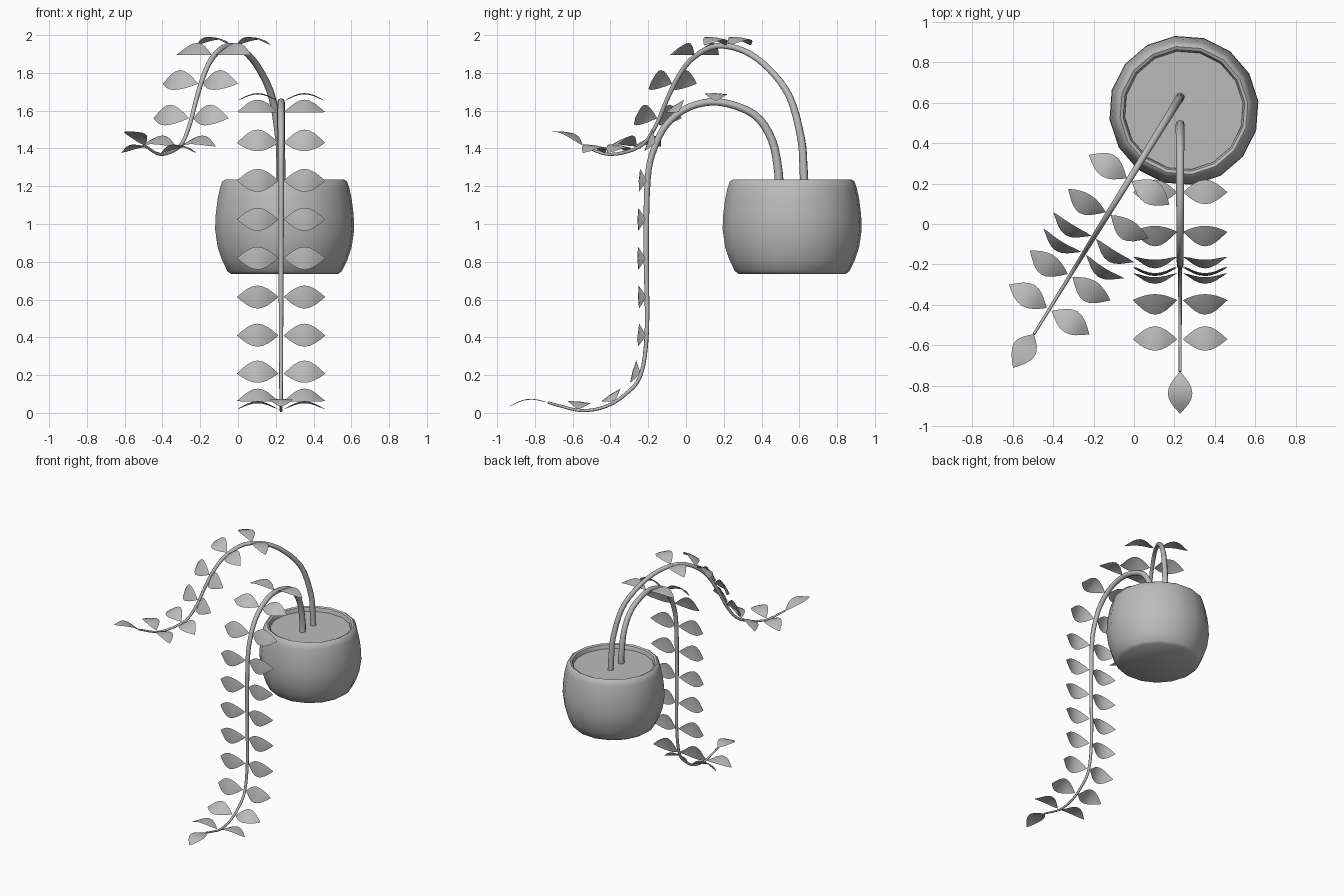
import bpy, bmesh, math
from mathutils import Vector, Matrix

cube = bpy.data.objects.get("Cube")
if cube:
    bpy.data.objects.remove(cube)

# One plain grey for everything
grey = bpy.data.materials.new("plain_grey")
grey.use_nodes = True
grey.diffuse_color = (0.5, 0.5, 0.5, 1)
grey.node_tree.nodes["Principled BSDF"].inputs["Base Color"].default_value = (0.5, 0.5, 0.5, 1)


def add_object(name, data):
    obj = bpy.data.objects.new(name, data)
    data.materials.append(grey)
    bpy.context.collection.objects.link(obj)
    return obj


def mesh_object(name, bm, angle):
    mesh = bpy.data.meshes.new(name)
    bm.to_mesh(mesh)
    bm.free()
    obj = add_object(name, mesh)
    bpy.ops.object.select_all(action='DESELECT')
    obj.select_set(True)
    bpy.context.view_layer.objects.active = obj
    bpy.ops.object.shade_smooth_by_angle(angle=math.radians(angle))
    return obj


def lathe(name, profile, centre, sides=16):
    """Spin a radius/height profile around the vertical axis."""
    bm = bmesh.new()
    verts = [bm.verts.new((r, 0, z)) for r, z in profile]
    edges = [bm.edges.new(pair) for pair in zip(verts, verts[1:])]
    bmesh.ops.spin(bm, geom=verts + edges, cent=(0, 0, 0), axis=(0, 0, 1),
                   angle=math.tau, steps=sides, use_merge=True)
    bmesh.ops.remove_doubles(bm, verts=bm.verts, dist=0.0005)
    bmesh.ops.recalc_face_normals(bm, faces=bm.faces)
    bmesh.ops.transform(bm, verts=bm.verts, matrix=Matrix.Rotation(math.radians(7), 4, 'Z'))
    obj = mesh_object(name, bm, 40)
    obj.location = centre
    return obj


def smooth_path(points, steps=4):
    """Catmull-Rom curve through the points."""
    pts = [points[0] * 2 - points[1]] + points + [points[-1] * 2 - points[-2]]
    path = []
    for a, b, c, d in zip(pts, pts[1:], pts[2:], pts[3:]):
        for i in range(steps):
            t = i / steps
            path.append(0.5 * (2 * b + (c - a) * t + (2 * a - 5 * b + 4 * c - d) * t ** 2
                               + (3 * b - a - 3 * c + d) * t ** 3))
    return path + [points[-1]]


def walk_back(path, distance):
    """Point and direction at a distance before the end of the path."""
    for a, b in zip(path[::-1][1:], path[::-1]):
        step = (b - a).length
        if distance <= step:
            return b.lerp(a, distance / step), (b - a).normalized()
        distance -= step
    return path[0], (path[1] - path[0]).normalized()


def add_leaf(bm, base, along, across, up, length=0.22, half=0.061, arch=0.042, steps=8):
    """Pointed leaf sheet, arched along its length."""
    rows = []
    for i in range(steps + 1):
        t = i / steps
        wave = math.sin(math.pi * t)
        mid = base + along * (t * length) + up * (arch * wave)
        if i in (0, steps):
            rows.append([bm.verts.new(mid)] * 3)
        else:
            rows.append([bm.verts.new(mid + across * (half * wave * s) - up * (0.004 * abs(s)))
                         for s in (-1, 0, 1)])
    for r, q in zip(rows, rows[1:]):
        for j in (0, 1):
            corners = list(dict.fromkeys((r[j], r[j + 1], q[j + 1], q[j])))
            bm.faces.new(corners)


def add_vine(name, outline, lean, pairs, gap, tip_slope):
    """Tapered stem in a vertical plane with leaf pairs and a tip leaf."""
    y0 = outline[0][0]
    path = smooth_path([Vector((0.228 + (y - y0) * lean, y, z)) for y, z in outline])
    curve = bpy.data.curves.new(name + "_stem", 'CURVE')
    curve.dimensions = '3D'
    curve.bevel_depth = 0.023
    curve.bevel_resolution = 2
    curve.use_fill_caps = True
    spline = curve.splines.new('POLY')
    spline.points.add(len(path) - 1)
    total = sum((b - a).length for a, b in zip(path, path[1:]))
    done = 0
    for i, (point, co) in enumerate(zip(spline.points, path)):
        done += (co - path[i - 1]).length if i else 0
        point.co = (*co, 1)
        point.radius = 1 - 0.7 * done / total
    spline.use_smooth = True
    add_object(name + "_stem", curve)

    forward = Vector((-lean, -1, 0)).normalized()
    side = Vector((-forward.y, forward.x, 0))
    bm = bmesh.new()
    for k in range(pairs):
        base, tangent = walk_back(path, gap + 0.205 * k)
        normal = tangent.cross(side)
        for s in (-1, 1):
            add_leaf(bm, base + side * (s * 0.014) + normal * 0.005, side * s, tangent, normal)
    tip = (forward + Vector((0, 0, tip_slope))).normalized()
    add_leaf(bm, path[-1], tip, side, tip.cross(side), length=0.21, arch=0.03)
    mesh_object(name + "_leaves", bm, 60)


# Rounded pot with a thick rim and an inner wall
lathe("pot", [(0, 0.735), (0.285, 0.735), (0.305, 0.75), (0.335, 0.81), (0.358, 0.88),
              (0.371, 0.97), (0.368, 1.05), (0.358, 1.13), (0.345, 1.19), (0.333, 1.225),
              (0.318, 1.235), (0.303, 1.228), (0.295, 1.21), (0.292, 1.17)], (0.247, 0.562, 0))
# Soil disc inside the rim
lathe("soil", [(0, 1.2), (0.294, 1.2)], (0.247, 0.562, 0))

# Long front vine hanging to the ground
add_vine("front_vine",
         [(0.49, 1.19), (0.49, 1.27), (0.455, 1.445), (0.36, 1.58), (0.18, 1.645), (0.02, 1.62),
          (-0.1, 1.53), (-0.17, 1.395), (-0.203, 1.235), (-0.211, 0.865), (-0.207, 0.44),
          (-0.24, 0.2), (-0.325, 0.095), (-0.43, 0.032), (-0.55, 0.012), (-0.66, 0.035),
          (-0.73, 0.055)], 0, 11, 0.165, -0.11)
# Taller vine arching out to one side
add_vine("side_vine",
         [(0.627, 1.19), (0.622, 1.3), (0.61, 1.45), (0.55, 1.67), (0.44, 1.82), (0.31, 1.915),
          (0.165, 1.943), (0.045, 1.885), (-0.035, 1.79), (-0.1, 1.66), (-0.165, 1.51),
          (-0.245, 1.41), (-0.405, 1.368), (-0.545, 1.415)], 0.617, 6, 0.15, 0.38)
